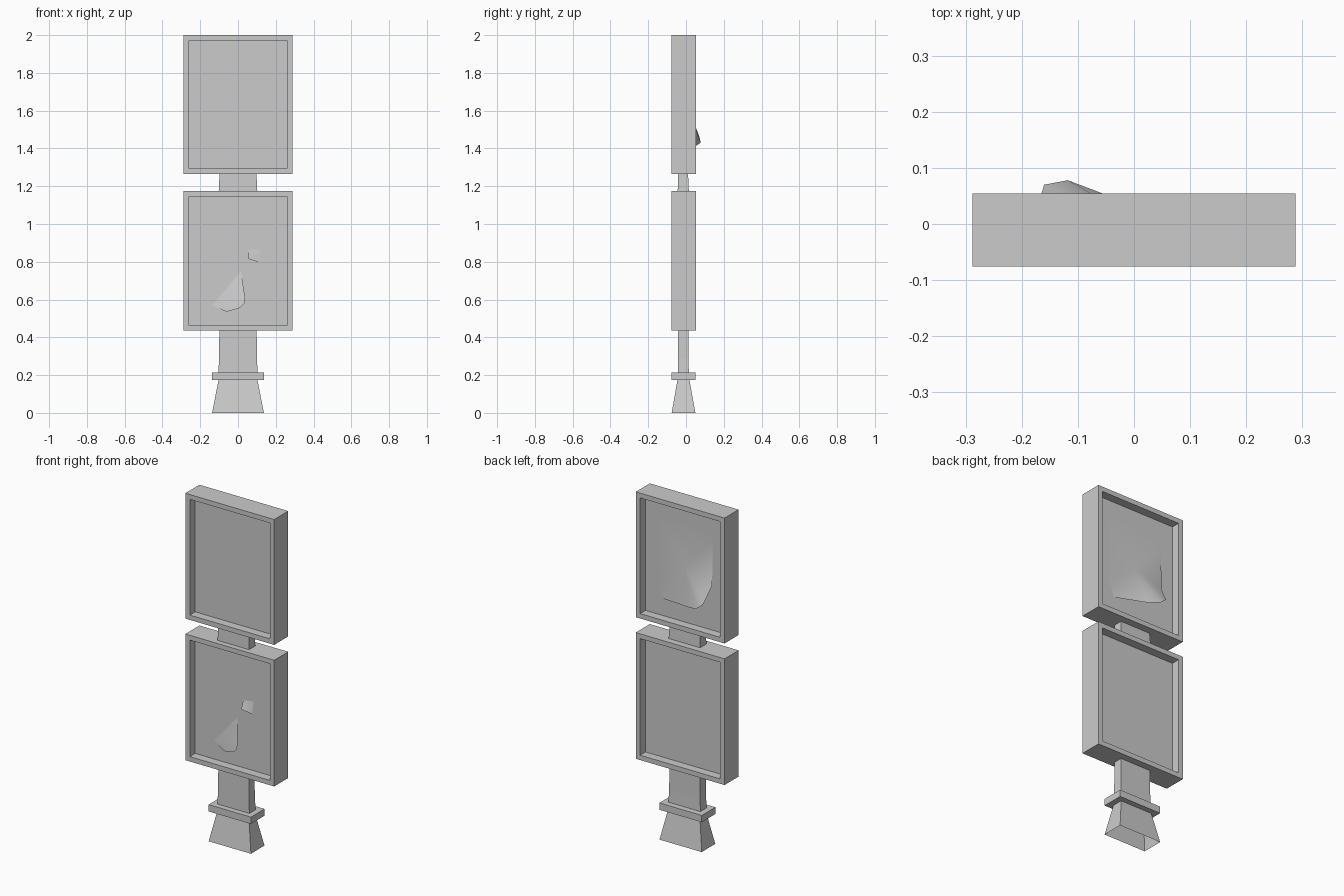
import bpy, bmesh
from mathutils import Vector

cube = bpy.data.objects.get("Cube")
if cube:
    bpy.data.objects.remove(cube, do_unlink=True)

grey = bpy.data.materials.new("plain_grey")
grey.use_nodes = True
tone = (0.6, 0.6, 0.6, 1)
grey.diffuse_color = tone
grey.node_tree.nodes["Principled BSDF"].inputs["Base Color"].default_value = tone

FRONT, BACK = -0.076, 0.054
HALF_WIDTH, BORDER, RECESS = 0.288, 0.04, 0.05
PANEL_FRONT, PANEL_BACK = FRONT + RECESS, BACK - RECESS


def finish(name, bm, smooth=False):
    mesh = bpy.data.meshes.new(name)
    bm.to_mesh(mesh)
    bm.free()
    mesh.materials.append(grey)
    for poly in mesh.polygons:
        poly.use_smooth = smooth
    obj = bpy.data.objects.new(name, mesh)
    bpy.context.collection.objects.link(obj)
    return obj


def loft(name, sections, open_bottom=False):
    """Rectangular sections, bottom to top: z, half width, front y, back y."""
    bm = bmesh.new()
    rings = []
    for z, w, y0, y1 in sections:
        corners = ((-w, y0), (w, y0), (w, y1), (-w, y1))
        rings.append([bm.verts.new((x, y, z)) for x, y in corners])
    for low, high in zip(rings, rings[1:]):
        for i in range(4):
            j = (i + 1) % 4
            bm.faces.new((low[i], low[j], high[j], high[i]))
    bm.faces.new(rings[-1])
    if not open_bottom:
        bm.faces.new(rings[0][::-1])
    return finish(name, bm)


def sign_box(name, bottom, top):
    """Box with a recessed panel on its front and back."""
    bm = bmesh.new()
    bmesh.ops.create_cube(bm, size=1)
    for v in bm.verts:
        v.co = Vector((v.co.x * 2 * HALF_WIDTH,
                       BACK if v.co.y > 0 else FRONT,
                       top if v.co.z > 0 else bottom))
    bm.normal_update()
    panels = [f for f in bm.faces if abs(f.normal.y) > 0.9]
    bmesh.ops.inset_individual(bm, faces=panels, thickness=BORDER)
    for panel in panels:
        inward = -RECESS if panel.calc_center_median().y > 0 else RECESS
        pushed = bmesh.ops.extrude_discrete_faces(bm, faces=[panel])["faces"][0]
        bmesh.ops.translate(bm, verts=list(pushed.verts), vec=(0, inward, 0))
    bmesh.ops.recalc_face_normals(bm, faces=bm.faces)
    return finish(name, bm)


def paper(name, centre, outline, panel_y, side):
    """Thin sheet on a panel: points are x, z and lift off the panel."""
    bm = bmesh.new()

    def add(p):
        return bm.verts.new((p[0], panel_y + side * p[2], p[1]))

    hub = add(centre)
    rim = [add(p) for p in outline]
    for a, b in zip(rim, rim[1:] + rim[:1]):
        bm.faces.new((hub, a, b))
    bm.normal_update()
    if sum(f.normal.y for f in bm.faces) * side < 0:
        bmesh.ops.reverse_faces(bm, faces=bm.faces)
    return finish(name, bm, smooth=True)


# Stand
loft("base", [(0, 0.137, -0.076, 0.05), (0.175, 0.103, -0.045, 0.018)], True)
loft("collar", [(0.175, 0.137, -0.076, 0.05), (0.215, 0.137, -0.076, 0.05)])
loft("post", [(0.215, 0.104, -0.043, 0.015), (0.29, 0.1, -0.042, 0.013),
              (0.435, 0.099, -0.041, 0.012)])
loft("neck", [(1.175, 0.102, -0.044, 0.015), (1.265, 0.098, -0.041, 0.011)])

# Sign boxes
sign_box("lower_sign", 0.435, 1.175)
sign_box("upper_sign", 1.265, 2.0)

# Back poster with one lifted corner
paper("back_poster", (0, 1.62, 0.006),
      [(0.175, 1.83, 0.003), (0.145, 1.86, 0.003), (-0.145, 1.855, 0.003),
       (-0.178, 1.82, 0.003), (-0.178, 1.56, 0.008), (-0.16, 1.465, 0.066),
       (-0.118, 1.43, 0.074), (-0.055, 1.415, 0.05), (0.145, 1.395, 0.004),
       (0.172, 1.48, 0.003)], PANEL_BACK, 1)

# Peeling scraps on the lower front panel
paper("large_scrap", (-0.02, 0.61, 0.016),
      [(-0.137, 0.57, 0), (-0.06, 0.535, 0.014), (0.01, 0.555, 0.032),
       (0.034, 0.58, 0.036), (0.037, 0.61, 0.03), (0.016, 0.75, 0)],
      PANEL_FRONT, -1)
paper("small_scrap", (0.08, 0.825, 0.01),
      [(0.055, 0.86, 0.004), (0.055, 0.815, 0.022), (0.115, 0.795, 0.006),
       (0.12, 0.87, 0)], PANEL_FRONT, -1)
